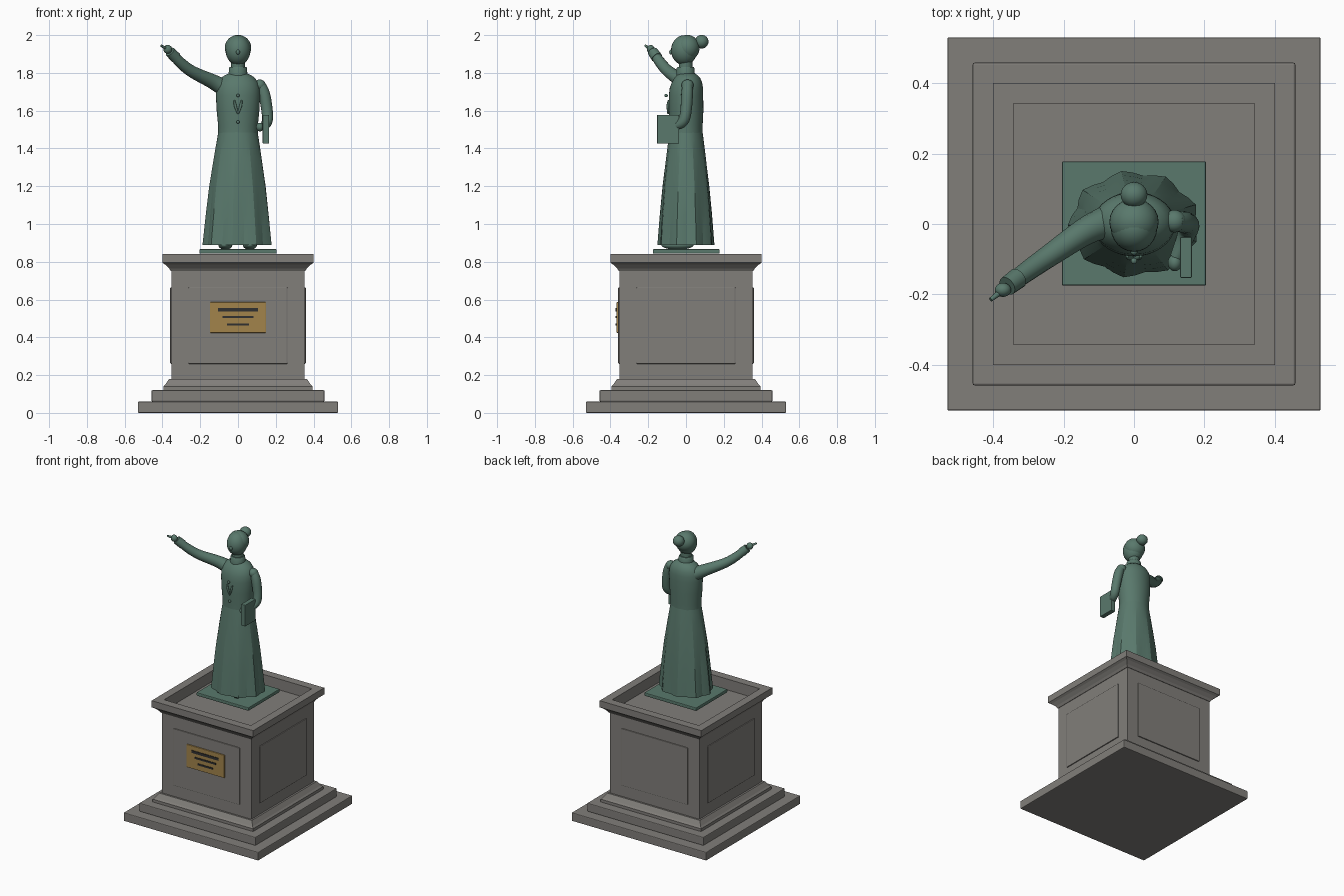
import bpy, bmesh, math
from mathutils import Vector, Matrix

if "Cube" in bpy.data.objects:
    bpy.data.objects.remove(bpy.data.objects["Cube"])


def material(name, rgb):
    m = bpy.data.materials.new(name)
    m.diffuse_color = (*rgb, 1)
    m.use_nodes = True
    m.node_tree.nodes["Principled BSDF"].inputs["Base Color"].default_value = m.diffuse_color
    return m


STONE = material("stone", (0.22, 0.21, 0.195))
BRONZE = material("green_bronze", (0.10, 0.19, 0.15))
BRASS = material("brass", (0.36, 0.23, 0.07))
DARK = material("dark_metal", (0.03, 0.03, 0.03))


def add(name, bm, mat, smooth=None):
    bmesh.ops.recalc_face_normals(bm, faces=bm.faces)
    me = bpy.data.meshes.new(name)
    bm.to_mesh(me)
    bm.free()
    me.materials.append(mat)
    ob = bpy.data.objects.new(name, me)
    bpy.context.collection.objects.link(ob)
    if smooth:
        bpy.ops.object.select_all(action='DESELECT')
        ob.select_set(True)
        bpy.context.view_layer.objects.active = ob
        bpy.ops.object.shade_smooth_by_angle(angle=math.radians(smooth))
    return ob


def box(name, lo, hi, mat, bevel=0.0, turn=0):
    lo, hi = Vector(lo), Vector(hi)
    bm = bmesh.new()
    bmesh.ops.create_cube(bm, size=1, matrix=Matrix.Translation((lo + hi) / 2)
                          @ Matrix.Diagonal((*(hi - lo), 1)))
    bmesh.ops.rotate(bm, verts=bm.verts, matrix=Matrix.Rotation(turn, 3, 'Z'))
    if bevel:
        bmesh.ops.bevel(bm, geom=bm.edges[:], offset=bevel, segments=2, profile=0.5, affect='EDGES')
    return add(name, bm, mat)


def ball(name, c, r, mat=BRONZE):
    bm = bmesh.new()
    bmesh.ops.create_uvsphere(bm, u_segments=24, v_segments=16, radius=1,
                              matrix=Matrix.Translation(c) @ Matrix.Diagonal((*r, 1)))
    return add(name, bm, mat, 40)


def square_sweep(name, profile):
    # closed profile of (half width, z) carried round a square
    bm = bmesh.new()
    rings = [[bm.verts.new((sx * h, sy * h, z)) for h, z in profile]
             for sx, sy in ((1, 1), (-1, 1), (-1, -1), (1, -1))]
    n = len(profile)
    for i in range(4):
        a, b = rings[i], rings[(i + 1) % 4]
        for j in range(n):
            bm.faces.new((a[j], a[(j + 1) % n], b[(j + 1) % n], b[j]))
    return add(name, bm, STONE)


def loft(name, rows, seg=36, smooth=40):
    # rows of (z, x radius, y radius, y centre, pleat depth)
    bm = bmesh.new()
    rings = []
    for z, rx, ry, cy, p in rows:
        ring = []
        for i in range(seg):
            a = math.radians(21) + math.tau * i / seg
            k = 1 + p * (1 - (i % 4 if i % 4 < 3 else 1))
            ring.append(bm.verts.new((rx * k * math.cos(a), cy + ry * k * math.sin(a), z)))
        rings.append(ring)
    for a, b in zip(rings, rings[1:]):
        for i in range(seg):
            j = (i + 1) % seg
            bm.faces.new((a[i], a[j], b[j], b[i]))
    bm.faces.new(rings[0])
    bm.faces.new(rings[-1])
    return add(name, bm, BRONZE, smooth)


def tube(name, pts):
    # points of (x, y, z, radius), smoothed along the path
    P = [Vector(p) for p in pts]
    P = [P[0]] + P + [P[-1]]
    line = []
    for a, b, c, d in zip(P, P[1:], P[2:], P[3:]):
        for s in range(5):
            t = s / 5
            line.append(0.5 * (2 * b + (c - a) * t + (2 * a - 5 * b + 4 * c - d) * t ** 2
                               + (3 * b - a - 3 * c + d) * t ** 3))
    line.append(P[-1])
    bm = bmesh.new()
    rings = []
    for i, p in enumerate(line):
        d = (line[min(i + 1, len(line) - 1)] - line[max(i - 1, 0)]).to_3d().normalized()
        u = d.cross(Vector((0.3, -0.9, 0.1))).normalized()
        v = d.cross(u)
        rings.append([bm.verts.new(p.to_3d() + p.w * (u * math.cos(math.tau * k / 16)
                      + v * math.sin(math.tau * k / 16))) for k in range(16)])
    for a, b in zip(rings, rings[1:]):
        for k in range(16):
            j = (k + 1) % 16
            bm.faces.new((a[k], a[j], b[j], b[k]))
    bm.faces.new(rings[0])
    bm.faces.new(rings[-1])
    return add(name, bm, BRONZE, 50)


# Pedestal
box("bottom_step", (-0.53, -0.53, 0), (0.53, 0.53, 0.06), STONE, 0.005)
box("upper_step", (-0.458, -0.458, 0.06), (0.458, 0.458, 0.12), STONE, 0.005)
square_sweep("base_moulding", [(0.33, 0.12), (0.395, 0.12), (0.395, 0.14), (0.385, 0.15),
                               (0.365, 0.18), (0.33, 0.18)])
box("pedestal_shaft", (-0.352, -0.352, 0.12), (0.352, 0.352, 0.765), STONE)
square_sweep("cornice", [(0.342, 0.75), (0.355, 0.75), (0.365, 0.765), (0.385, 0.785),
                         (0.4, 0.795), (0.4, 0.842), (0.342, 0.842)])
for i, side in enumerate(("front", "right", "back", "left")):
    box(side + "_panel", (-0.262, -0.359, 0.26), (0.262, -0.345, 0.665), STONE, 0.004,
        i * math.pi / 2)

# Plaque with plain bars
box("plaque", (-0.148, -0.368, 0.424), (0.148, -0.355, 0.586), BRASS, 0.003)
for i, (z, w, h) in enumerate(((0.547, 0.106, 0.009), (0.508, 0.083, 0.006), (0.468, 0.059, 0.006))):
    box(f"plaque_bar_{i}", (-w, -0.372, z - h), (w, -0.366, z + h), DARK)

# Statue base and shoes
box("statue_base", (-0.205, -0.175, 0.843), (0.205, 0.178, 0.867), BRONZE, 0.005)
for x, side in ((-0.067, "right"), (0.063, "left")):
    ball(side + "_shoe", (x, -0.045, 0.888), (0.037, 0.085, 0.024))

# Pleated skirt and bodice
loft("skirt", [(0.89, 0.179, 0.146, 0, 0.05), (1.05, 0.164, 0.135, 0, 0.04),
               (1.2, 0.148, 0.122, 0, 0.03), (1.35, 0.126, 0.105, 0, 0.015),
               (1.44, 0.112, 0.094, 0, 0.005), (1.5, 0.102, 0.086, 0, 0)], smooth=14)
loft("bodice", [(1.46, 0.105, 0.088, 0, 0), (1.52, 0.105, 0.088, 0, 0), (1.6, 0.113, 0.092, 0, 0),
                (1.68, 0.117, 0.091, 0, 0), (1.72, 0.115, 0.088, 0.002, 0),
                (1.75, 0.106, 0.08, 0.005, 0), (1.775, 0.088, 0.067, 0.007, 0),
                (1.79, 0.065, 0.053, 0.006, 0), (1.8, 0.04, 0.04, 0.002, 0)])
loft("collar", [(1.785, 0.05, 0.049, -0.002, 0), (1.825, 0.048, 0.047, -0.002, 0),
                (1.832, 0.043, 0.042, -0.002, 0)])
loft("neck", [(1.79, 0.036, 0.036, -0.002, 0), (1.87, 0.036, 0.036, -0.002, 0)])

# Buttons and neck ribbon
for i, z in enumerate((1.68, 1.54)):
    ball(f"button_{i}", (0, -0.105 + 0.01 * i, z), (0.009, 0.009, 0.009))
for s, side in ((-1, "right"), (1, "left")):
    tube(side + "_ribbon", [(s * 0.019, -0.092, 1.655, 0.004), (s * 0.014, -0.096, 1.625, 0.007),
                            (0, -0.095, 1.583, 0.004)])

# Head, hair and bun
ball("head", (0, -0.01, 1.92), (0.066, 0.069, 0.079))
ball("hair", (0, 0.006, 1.933), (0.07, 0.066, 0.068))
ball("hair_bun", (0, 0.083, 1.965), (0.038, 0.036, 0.036))
ball("nose", (0, -0.079, 1.91), (0.01, 0.01, 0.013))

# Raised arm pointing outwards
tube("raised_arm", [(-0.08, 0.005, 1.725, 0.046), (-0.14, -0.022, 1.757, 0.039),
                    (-0.24, -0.09, 1.805, 0.032), (-0.3, -0.132, 1.85, 0.029),
                    (-0.355, -0.172, 1.907, 0.025)])
tube("raised_cuff", [(-0.33, -0.154, 1.881, 0.03), (-0.36, -0.176, 1.912, 0.028)])
ball("raised_hand", (-0.372, -0.187, 1.925), (0.023, 0.02, 0.023))
tube("pointing_finger", [(-0.375, -0.19, 1.927, 0.009), (-0.407, -0.215, 1.944, 0.006)])

# Bent arm holding a book
tube("lowered_arm", [(0.115, 0.008, 1.745, 0.026), (0.138, 0.006, 1.69, 0.031),
                     (0.154, 0.0, 1.6, 0.03), (0.155, -0.012, 1.55, 0.029),
                     (0.145, -0.04, 1.525, 0.025), (0.12, -0.095, 1.513, 0.018)])
ball("shoulder", (0.115, 0.008, 1.735), (0.032, 0.032, 0.03))
ball("holding_hand", (0.116, -0.11, 1.513), (0.02, 0.024, 0.023))
box("book", (0.131, -0.153, 1.425), (0.164, -0.037, 1.577), BRONZE, 0.003)
